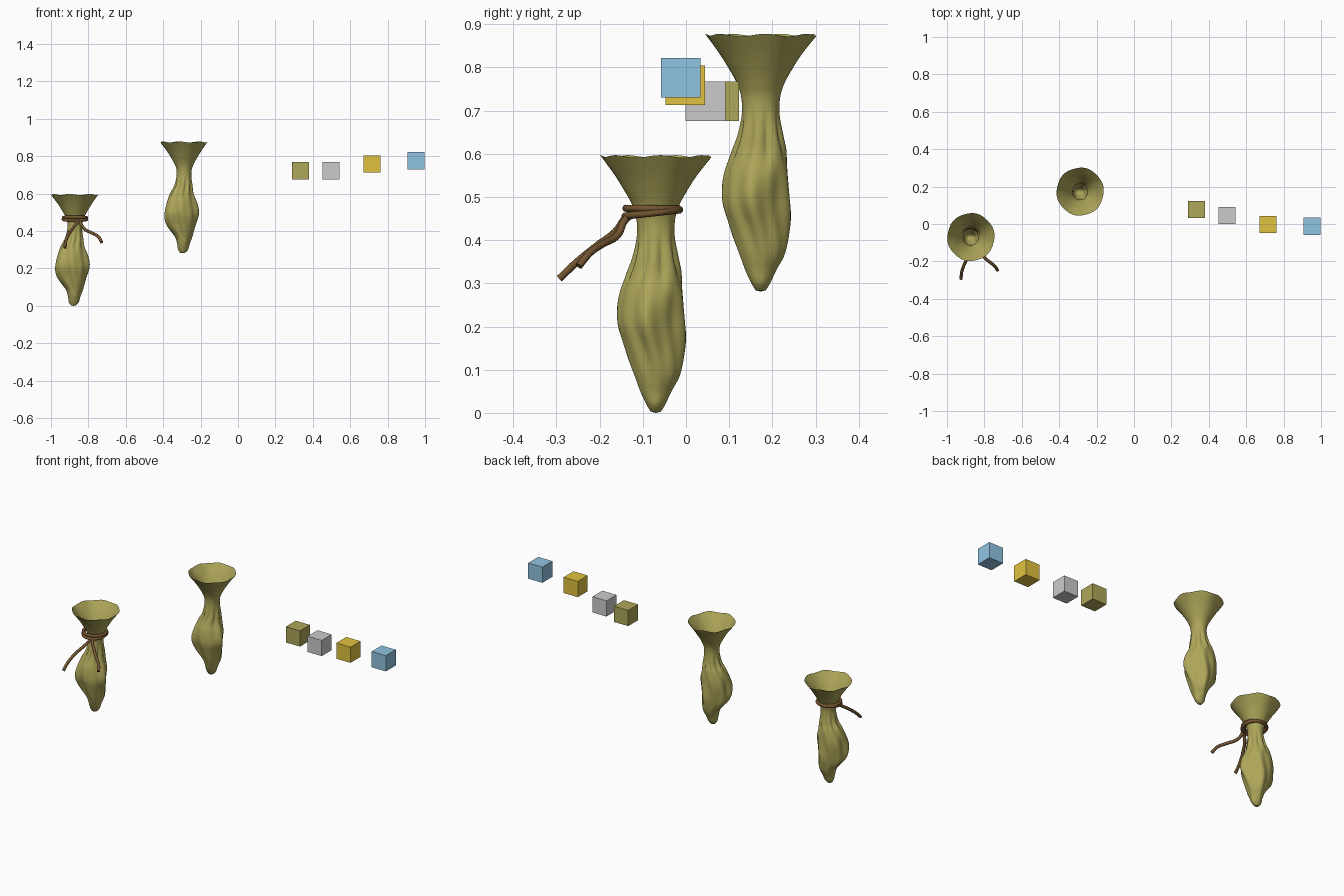
import bpy, bmesh
from math import sin, cos, pi, exp
from mathutils import Vector

if "Cube" in bpy.data.objects:
    bpy.data.objects.remove(bpy.data.objects["Cube"])


def material(name, rgb):
    m = bpy.data.materials.new(name)
    m.diffuse_color = (*rgb, 1)
    m.use_nodes = True
    m.node_tree.nodes["Principled BSDF"].inputs["Base Color"].default_value = m.diffuse_color
    return m


OLIVE = material("olive_cloth", (0.42, 0.38, 0.10))
ROPE = material("rope_brown", (0.17, 0.09, 0.03))
YELLOW = material("yellow", (0.75, 0.54, 0.05))
BLUE = material("blue", (0.28, 0.55, 0.75))

# Sack sections: height, centre offset x, y, half width x, y
SECTIONS = [
    (0.003, -.008, .000, .014, .012), (0.020, -.006, .000, .027, .022),
    (0.050, -.004, .000, .033, .036), (0.090, -.003, .003, .046, .052),
    (0.150, -.018, -.004, .075, .065), (0.210, -.018, -.012, .086, .075),
    (0.270, -.015, -.008, .079, .073), (0.320, -.013, -.002, .060, .062),
    (0.360, -.004, .000, .046, .050), (0.410, -.001, .000, .039, .043),
    (0.450, .000, .000, .041, .045), (0.480, .000, .000, .053, .054),
    (0.510, .000, .000, .069, .070), (0.550, .000, .000, .094, .095),
    (0.594, .000, .000, .126, .128),
]


def section(t):
    # Smooth interpolation between neighbouring sections
    i = min(int(t), len(SECTIONS) - 2)
    f = t - i
    p = [SECTIONS[max(0, min(len(SECTIONS) - 1, i + k))] for k in (-1, 0, 1, 2)]
    return [0.5 * (2 * b + (c - a) * f + (2 * a - 5 * b + 4 * c - d) * f ** 2
            + (3 * b - a - 3 * c + d) * f ** 3) for a, b, c, d in zip(*p)]


def make_sack(name, loc):
    bm = bmesh.new()
    seg, steps = 64, 5
    rings = []
    for n in range((len(SECTIONS) - 1) * steps + 1):
        z, cx, cy, rx, ry = section(n / steps)
        body = exp(-((z - .19) / .12) ** 2)
        crease = exp(-((z - .355) / .05) ** 2)
        rim = max(0, (z - .53) / .065)
        ring = []
        for k in range(seg):
            a = 2 * pi * k / seg
            # Lumpy body, gathered pleats below the tie, faintly wavy rim
            s = 1 + body * (.07 * sin(5 * a + 9 * z) + .05 * sin(3 * a - 22 * z + 1)
                            + .04 * sin(9 * a + 14 * z))
            s += crease * .10 * (abs(cos(4 * a + .4)) * 2 - 1.2)
            s += rim * .012 * sin(6 * a)
            dz = rim * .003 * sin(7 * a + 1)
            ring.append(bm.verts.new((cx + rx * s * cos(a), cy + ry * s * sin(a), z + dz)))
        rings.append(ring)
    for lo, hi in zip(rings, rings[1:]):
        for k in range(seg):
            j = (k + 1) % seg
            bm.faces.new((lo[k], lo[j], hi[j], hi[k]))
    tip = bm.verts.new((-.008, 0, 0))
    for k in range(seg):
        bm.faces.new((tip, rings[0][(k + 1) % seg], rings[0][k]))
    for f in bm.faces:
        f.smooth = True
    me = bpy.data.meshes.new(name)
    bm.to_mesh(me)
    bm.free()
    me.materials.append(OLIVE)
    ob = bpy.data.objects.new(name, me)
    ob.location = loc
    bpy.context.collection.objects.link(ob)


def make_rope(name, pts, cyclic=False):
    cu = bpy.data.curves.new(name, 'CURVE')
    cu.dimensions = '3D'
    cu.bevel_depth = .0085
    cu.bevel_resolution = 3
    cu.resolution_u = 8
    cu.use_fill_caps = True
    sp = cu.splines.new('BEZIER')
    sp.bezier_points.add(len(pts) - 1)
    for b, p in zip(sp.bezier_points, pts):
        b.co = p
        b.handle_left_type = b.handle_right_type = 'AUTO'
    sp.use_cyclic_u = cyclic
    cu.materials.append(ROPE)
    ob = bpy.data.objects.new(name, cu)
    bpy.context.collection.objects.link(ob)


def make_cube(name, loc, mat=None):
    bpy.ops.mesh.primitive_cube_add(size=.092, location=loc)
    ob = bpy.context.object
    ob.name = name
    if mat:
        ob.data.materials.append(mat)


# Sacks
make_sack("tied_sack", (-.872, -.07, 0))
make_sack("open_sack", (-.288, .173, .281))


# Rope wound twice around the neck
def loop(r, z, tilt):
    return [(-.872 + r * cos(i * pi / 4), -.078 + r * sin(i * pi / 4),
             z + tilt * sin(i * pi / 4)) for i in range(8)]


make_rope("rope_loop_upper", loop(.061, .473, -.001), True)
make_rope("rope_loop_lower", loop(.063, .463, .007), True)

# Loose rope ends hanging to the front
make_rope("rope_end_right", [(-.815, -.10, .467), (-.842, -.138, .450), (-.822, -.158, .412),
                             (-.782, -.195, .390), (-.745, -.225, .368), (-.729, -.248, .340)])
make_rope("rope_end_left", [(-.815, -.085, .468), (-.850, -.135, .455), (-.880, -.165, .418),
                            (-.902, -.205, .388), (-.920, -.252, .350), (-.925, -.293, .311)])

# Row of swatch cubes
make_cube("olive_cube", (.334, .077, .722), OLIVE)
make_cube("grey_cube", (.497, .045, .722))
make_cube("yellow_cube", (.716, -.002, .759), YELLOW)
make_cube("blue_cube", (.952, -.012, .776), BLUE)
